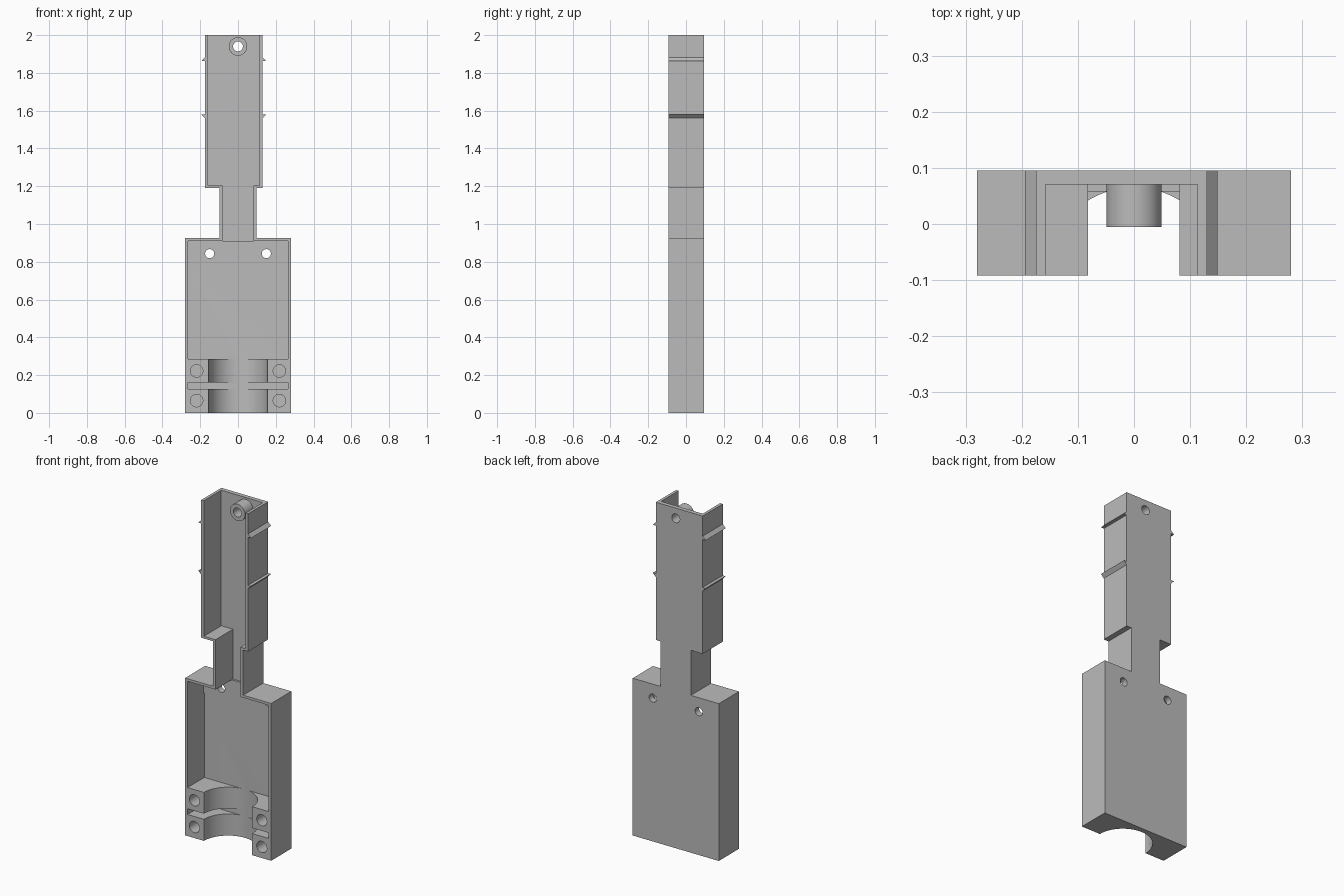
import bpy, bmesh, math
from mathutils import Matrix, Vector

if "Cube" in bpy.data.objects:
    bpy.data.objects.remove(bpy.data.objects["Cube"], do_unlink=True)

FRONT, BACK, OPEN = -0.092, 0.095, -0.2

grey = bpy.data.materials.new("plain grey")
grey.use_nodes = True
grey.diffuse_color = (0.5, 0.5, 0.5, 1)
grey.node_tree.nodes["Principled BSDF"].inputs["Base Color"].default_value = (0.5, 0.5, 0.5, 1)


def finish(name, bm):
    bmesh.ops.recalc_face_normals(bm, faces=bm.faces)
    mesh = bpy.data.meshes.new(name)
    bm.to_mesh(mesh)
    bm.free()
    mesh.materials.append(grey)
    ob = bpy.data.objects.new(name, mesh)
    bpy.context.collection.objects.link(ob)
    return ob


def prism(name, outline, y0=FRONT, y1=BACK):
    """Extrude an x-z outline from y0 to y1."""
    bm = bmesh.new()
    face = bm.faces.new([bm.verts.new((x, y0, z)) for x, z in outline])
    ext = bmesh.ops.extrude_face_region(bm, geom=[face])["geom"]
    verts = [v for v in ext if isinstance(v, bmesh.types.BMVert)]
    bmesh.ops.translate(bm, verts=verts, vec=Vector((0, y1 - y0, 0)))
    return finish(name, bm)


def block(name, x0, x1, z0, z1, y0, y1):
    return prism(name, [(x0, z0), (x1, z0), (x1, z1), (x0, z1)], y0, y1)


def cylinder(name, r, centre, depth, axis="Y", segments=48):
    bm = bmesh.new()
    turn = Matrix.Rotation(math.pi / 2, 4, "X") if axis == "Y" else Matrix()
    bmesh.ops.create_cone(bm, cap_ends=True, segments=segments, radius1=r, radius2=r,
                          depth=depth, matrix=Matrix.Translation(centre) @ turn)
    return finish(name, bm)


def peg(name, r, x, z, y0, y1):
    return cylinder(name, r, (x, (y0 + y1) / 2, z), y1 - y0)


def cut(target, cutters):
    """Subtract the cutters in turn, bake the result and drop the cutters."""
    for c in cutters:
        mod = target.modifiers.new("cut", "BOOLEAN")
        mod.operation, mod.solver, mod.object = "DIFFERENCE", "EXACT", c
        c.hide_render = True
    graph = bpy.context.evaluated_depsgraph_get()
    baked = bpy.data.meshes.new_from_object(target.evaluated_get(graph))
    target.modifiers.clear()
    target.data = baked
    for c in cutters:
        bpy.data.objects.remove(c, do_unlink=True)


def smooth(ob):
    bpy.ops.object.select_all(action="DESELECT")
    ob.select_set(True)
    bpy.context.view_layer.objects.active = ob
    bpy.ops.object.shade_smooth_by_angle(angle=math.radians(30))


# Housing shell: wide box, narrow neck and offset upper channel
shell = prism("housing_shell", [
    (-0.28, 0), (0.28, 0), (0.28, 0.925), (0.098, 0.925), (0.098, 1.19), (0.13, 1.19),
    (0.13, 2), (-0.175, 2), (-0.175, 1.19), (-0.098, 1.19), (-0.098, 0.925), (-0.28, 0.925)])

cutters = [
    # Box cavity, with a slightly raised pad along its top
    block("box_cavity", -0.264, 0.264, 0.285, 0.785, OPEN, 0.0637),
    block("pad_cavity", -0.264, 0.264, 0.7, 0.91, OPEN, 0.058),
    # Neck passage
    block("neck_opening", -0.082, 0.081, 0.85, 1.25, OPEN, 0.05),
    block("neck_cavity", -0.082, 0.081, 0.91, 1.25, OPEN, 0.07),
    # Upper channel, open at the top
    block("channel_cavity", -0.158, 0.113, 1.203, 2.1, OPEN, 0.07),
    # Half-round clamp bore and the slot across it
    cylinder("clamp_bore", 0.157, (0, FRONT, 0.093), 0.386, "Z", 96),
    block("clamp_slot", -0.264, 0.264, 0.127, 0.16, OPEN, 0.0637),
]
# Blind screw holes in the clamp, through holes in the pad
for side in (-1, 1):
    for z in (0.065, 0.222):
        cutters.append(peg("screw_hole", 0.033, side * 0.219, z, OPEN, 0.05))
    cutters.append(peg("pad_hole", 0.024, side * 0.15, 0.843, 0, 0.2))
cutters.append(peg("boss_hole", 0.026, 0, 1.94, 0, 0.2))
cut(shell, cutters)
smooth(shell)

# Hollow boss at the top of the channel
boss = peg("top_boss", 0.049, 0, 1.94, -0.005, 0.072)
cut(boss, [peg("boss_bore", 0.026, 0, 1.94, -0.1, 0.2)])
smooth(boss)

# Snap ribs: upper pair slopes on top, lower pair slopes underneath
for side_name, wall, out in (("left", 0.13, 1), ("right", -0.175, -1)):
    for level, flat, slope in (("upper", 1.862, 1.882), ("lower", 1.58, 1.56)):
        prism(f"{level}_{side_name}_rib", [
            (wall - out * 0.002, flat), (wall + out * 0.019, flat), (wall, slope),
            (wall - out * 0.002, slope)])
